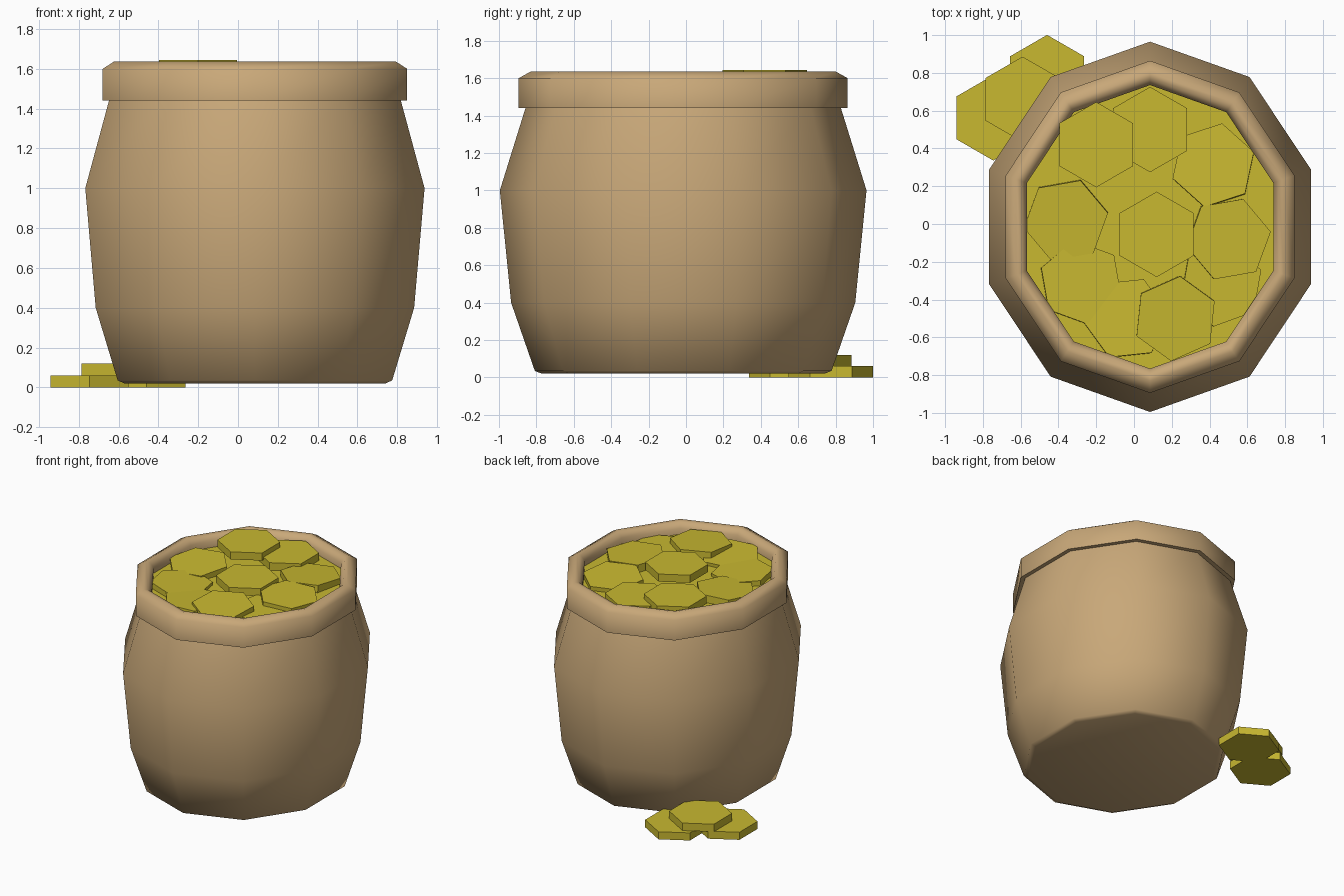
import bpy, bmesh, math
from mathutils import Matrix, Euler

if "Cube" in bpy.data.objects:
    bpy.data.objects.remove(bpy.data.objects["Cube"])

CX, CY, STRETCH, SIDES = 0.085, -0.015, 1.094, 10


def material(name, color):
    m = bpy.data.materials.new(name)
    m.diffuse_color = color
    m.use_nodes = True
    m.node_tree.nodes["Principled BSDF"].inputs["Base Color"].default_value = m.diffuse_color
    return m


burlap = material("burlap", (0.58, 0.39, 0.19, 1))
gold = material("gold", (0.58, 0.48, 0.03, 1))


def make_object(name, bm, mat, smooth_angle=None):
    bmesh.ops.recalc_face_normals(bm, faces=bm.faces)
    me = bpy.data.meshes.new(name)
    bm.to_mesh(me)
    bm.free()
    me.materials.append(mat)
    ob = bpy.data.objects.new(name, me)
    bpy.context.collection.objects.link(ob)
    if smooth_angle:
        bpy.ops.object.select_all(action='DESELECT')
        ob.select_set(True)
        bpy.context.view_layer.objects.active = ob
        bpy.ops.object.shade_smooth_by_angle(angle=math.radians(smooth_angle))
    return ob


def lathe(name, profile, mat, closed=False, caps=(), smooth_angle=None):
    """Sweep (radius, z) points around an oval ten-sided outline."""
    bm = bmesh.new()
    rings = []
    for r, z in profile:
        ring = []
        for i in range(SIDES):
            a = math.pi / 2 + math.tau * i / SIDES
            ring.append(bm.verts.new((CX + r * math.cos(a), CY + r * STRETCH * math.sin(a), z)))
        rings.append(ring)
    pairs = list(zip(rings, rings[1:])) + ([(rings[-1], rings[0])] if closed else [])
    for lo, hi in pairs:
        for i in range(SIDES):
            j = (i + 1) % SIDES
            bm.faces.new((lo[i], lo[j], hi[j], hi[i]))
    for k in caps:
        bm.faces.new(rings[k])
    return make_object(name, bm, mat, smooth_angle)


def coin(name, x, y, z, spin=0, tilt_x=0, tilt_y=0):
    """Six-sided coin, z is its middle height."""
    bm = bmesh.new()
    rot = Euler([math.radians(v) for v in (tilt_x, tilt_y, spin + 30)]).to_matrix().to_4x4()
    bmesh.ops.create_cone(bm, cap_ends=True, segments=6, radius1=0.226, radius2=0.226, depth=0.06,
                          matrix=Matrix.Translation((x, y, z)) @ rot)
    # a vertex must point along y when spin is zero
    if spin == 0 and max(v.co.y for v in bm.verts) - y < 0.21:
        bmesh.ops.rotate(bm, verts=bm.verts, cent=(x, y, z), matrix=Matrix.Rotation(math.pi / 6, 3, 'Z'))
    return make_object(name, bm, gold)


# sack body
lathe("sack_body", [(0.69, 0.02), (0.725, 0.035), (0.841, 0.4), (0.896, 1.0), (0.768, 1.45)],
      burlap, caps=(0,), smooth_angle=80)

# rolled rim around the opening
lathe("sack_rim", [(0.70, 1.44), (0.804, 1.44), (0.804, 1.60), (0.745, 1.636), (0.715, 1.63), (0.686, 1.59),
                   (0.686, 1.50)], burlap, closed=True, smooth_angle=65)

# gold bed under the loose coins
lathe("coin_bed", [(0.69, 1.50), (0.69, 1.545)], gold, caps=(0, 1))

# loose coins on top: x, y, z, spin, tilts
heap = [(0.12, -0.055, 1.60, 0, 0, 0), (-0.20, 0.42, 1.615, 0, 0, 0),
        (0.085, 0.50, 1.575, 0, 0, 0), (0.50, -0.08, 1.57, 10, 2, 2),
        (0.22, -0.50, 1.58, 24, 2, -2), (0.42, 0.31, 1.56, 18, -3, 2),
        (-0.36, 0.02, 1.56, 10, 2, -3), (-0.28, -0.31, 1.55, 40, 2, 2),
        (-0.04, -0.50, 1.55, 6, -2, 2), (0.46, -0.32, 1.54, 20, 2, 2)]
for i, c in enumerate(heap):
    coin(f"heap_coin_{i + 1}", *c)

# fallen coins beside the sack
for i, c in enumerate([(-0.745, 0.562, 0.03), (-0.46, 0.775, 0.03), (-0.59, 0.66, 0.09)]):
    coin(f"fallen_coin_{i + 1}", *c)
